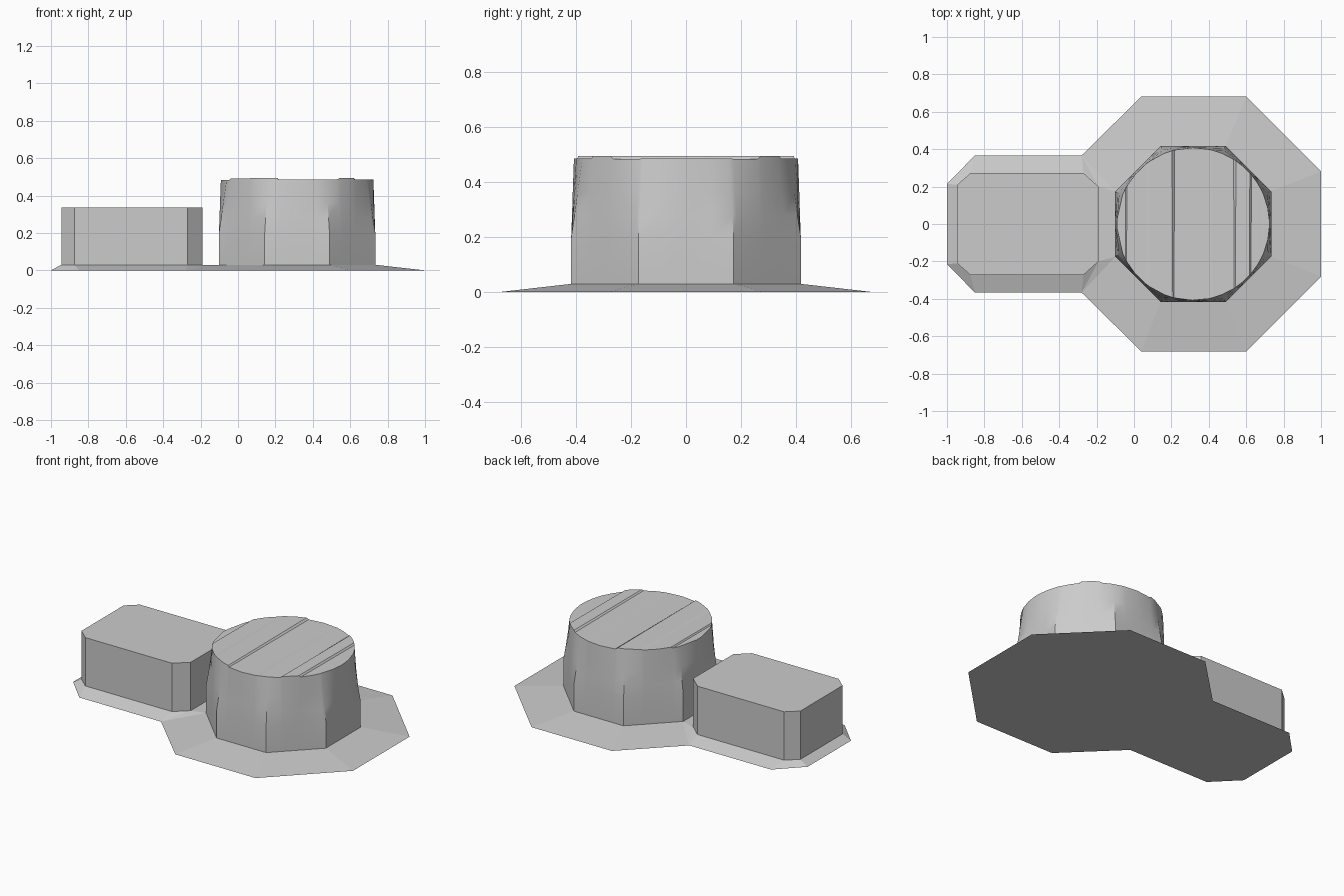
import bpy, bmesh, math, random

random.seed(4)
cube = bpy.data.objects.get("Cube")
if cube:
    bpy.data.objects.remove(cube, do_unlink=True)

grey = bpy.data.materials.new("plain grey")
grey.use_nodes = True
colour = (0.6, 0.6, 0.6, 1)
grey.diffuse_color = colour
grey.node_tree.nodes["Principled BSDF"].inputs["Base Color"].default_value = colour


def finish(name, bm):
    bmesh.ops.recalc_face_normals(bm, faces=bm.faces[:])
    mesh = bpy.data.meshes.new(name)
    bm.to_mesh(mesh)
    bm.free()
    mesh.materials.append(grey)
    obj = bpy.data.objects.new(name, mesh)
    bpy.context.collection.objects.link(obj)
    return obj


def ring(bm, points, z):
    return [bm.verts.new((x, y, z)) for x, y in points]


def mirrored(half):
    return half + [(x, -y) for x, y in reversed(half)]


# Sloping ground skirt: a thin edge rising to the footprint of both blocks
outer_half = [(-1, .215), (-.85, .367), (-.28, .367), (.04, .682), (.6, .682), (1, .282)]
inner_half = [(-.945, .21), (-.875, .272), (-.27, .272), (-.19, .2), (-.1, .175),
              (.14, .418), (.49, .418), (.733, .175)]
link = [0, 1, 2, 2, 2, 3, 4, 5]            # outer corner next to each inner corner
bm = bmesh.new()
outer = ring(bm, mirrored(outer_half), 0)
inner = ring(bm, mirrored(inner_half), .03)
link += [len(outer) - 1 - i for i in reversed(link)]
for i in range(len(inner)):
    j = (i + 1) % len(inner)
    a, b = outer[link[i]], outer[link[j]]
    bm.faces.new([inner[i], inner[j], b, a] if a != b else [inner[i], inner[j], a])
bm.faces.new(inner)
bm.faces.new(outer)
finish("ground_skirt", bm)

# Low block with chamfered corners
bm = bmesh.new()
block_half = [(-.945, .21), (-.875, .272), (-.27, .272), (-.19, .2)]
low, high = ring(bm, mirrored(block_half), .03), ring(bm, mirrored(block_half), .335)
for i in range(len(low)):
    j = (i + 1) % len(low)
    bm.faces.new([low[i], low[j], high[j], high[i]])
bm.faces.new(high)
bm.faces.new(low)
finish("low_block", bm)

# Drum: eight-sided at the foot, blending to round under an uneven planked top
CORNERS = (22.5, 67.5, 112.5, 157.5)
planks = [(3, 12, 22.5), (25, 32, 40), (42, 49, 56), (58, 67.5, 76), (77.5, 90, 104),
          (106, 112.5, 125), (128, 139, 150), (152, 157.5, 177)]
back, front, heights = [], [], []
for plank in planks:
    z = .49 + random.uniform(-.007, .008)
    for angle in plank:
        back.append(angle)
        front.append(angle if angle in CORNERS else angle + random.uniform(-.9, .9))
        heights.append(z)
angles = back + [-a for a in reversed(front)]
rim_heights = heights + heights[::-1]


def drum_radius(angle, blend):
    off = (angle + 22.5) % 45 - 22.5
    octagon = .418 / math.cos(math.radians(off))
    return octagon * (1 - blend) + .408 * blend


bm = bmesh.new()
rings = []
for z, blend in ((.03, 0), (.2, 0), (.28, .3), (.36, .55), (None, 1)):
    level = []
    for angle, top in zip(angles, rim_heights):
        r, t = drum_radius(angle, blend), math.radians(angle)
        level.append(bm.verts.new((.316 + r * math.cos(t), r * math.sin(t),
                                   top if z is None else z)))
    rings.append(level)
n = len(angles)
for a, b in zip(rings, rings[1:]):
    for i in range(n):
        j = (i + 1) % n
        bm.faces.new([a[i], a[j], b[j], b[i]]).smooth = True
rim = rings[-1]
for i in range(n // 2 - 1):
    bm.faces.new([rim[i], rim[i + 1], rim[n - 2 - i], rim[n - 1 - i]])
bm.faces.new(rings[0])
bmesh.ops.recalc_face_normals(bm, faces=bm.faces[:])
for edge in bm.edges:
    edge.smooth = edge.calc_face_angle(0) < math.radians(30)
finish("drum", bm)
